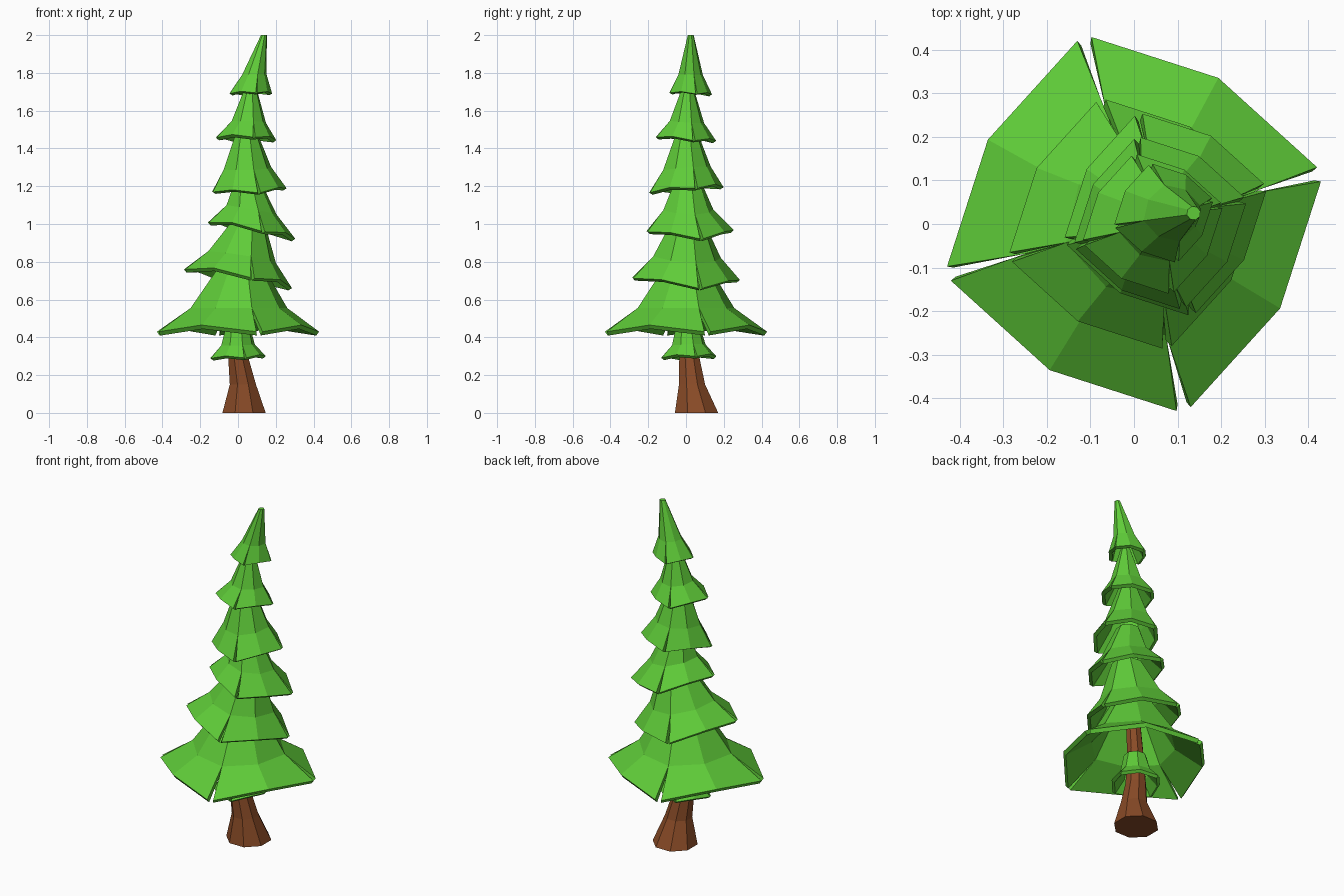
import bpy, bmesh, math

if "Cube" in bpy.data.objects:
    bpy.data.objects.remove(bpy.data.objects["Cube"])


def material(name, rgb):
    m = bpy.data.materials.new(name)
    m.diffuse_color = (*rgb, 1)
    m.use_nodes = True
    m.node_tree.nodes["Principled BSDF"].inputs["Base Color"].default_value = m.diffuse_color
    return m


GREEN = material("needle_green", (0.114, 0.60, 0.04))
BROWN = material("bark_brown", (0.25, 0.07, 0.02))


def finish(bm, name, mat):
    mesh = bpy.data.meshes.new(name)
    bm.to_mesh(mesh)
    bm.free()
    ob = bpy.data.objects.new(name, mesh)
    bpy.context.collection.objects.link(ob)
    mesh.materials.append(mat)
    return ob


def point(ring, angle, shrink=1.0, lift=0.0, tilt=(0, 0)):
    """Point on a ring (cx, cy, z, r), sheared in z by the tilt."""
    cx, cy, z, r = ring
    dx, dy = r * shrink * math.cos(angle), r * shrink * math.sin(angle)
    return (cx + dx, cy + dy, z + lift + tilt[0] * dx + tilt[1] * dy)


def skirt(name, rim, mid, top, tilt, thickness, cap=False):
    """Eight-sided drooping shell whose rim is slit into four two-panel petals."""
    bm = bmesh.new()
    start, gap = math.radians(15), math.radians(2.2)
    lift = 0.08 * rim[3]
    ang = [start + i * math.pi / 4 for i in range(8)]
    upper = [bm.verts.new(point(top, a)) for a in ang]
    waist = [bm.verts.new(point(mid, a, 1.0 if i % 2 == 0 else 0.93, 0, tilt))
             for i, a in enumerate(ang)]
    for i in range(8):
        j = (i + 1) % 8
        bm.faces.new((waist[i], waist[j], upper[j], upper[i]))
    for p in range(0, 8, 2):
        a = bm.verts.new(point(rim, ang[p] + gap, 1, 0, tilt))
        b = bm.verts.new(point(rim, ang[p + 1], 0.88, lift, tilt))
        c = bm.verts.new(point(rim, ang[p] + math.pi / 2 - gap, 1, 0, tilt))
        bm.faces.new((a, b, waist[p + 1], waist[p]))
        bm.faces.new((b, c, waist[(p + 2) % 8], waist[p + 1]))
    if cap:
        bm.faces.new(upper)
    ob = finish(bm, name, GREEN)
    mod = ob.modifiers.new("thickness", 'SOLIDIFY')
    mod.thickness = thickness
    mod.offset = -1


# Foliage tiers, bottom to top: rim, waist, top rings (cx, cy, z, r), tilt, thickness
tiers = [
    ((0, .015, .295, .150), (0, .015, .36, .092), (0, .01, .47, .062), (.03, .03), .02),
    ((0, 0, .430, .440), (.005, 0, .555, .265), (.02, .005, .83, .085), (0, 0), .025),
    ((0, 0, .710, .293), (.022, .005, .825, .185), (.055, .01, 1.02, .085), (-.16, -.06), .022),
    ((.072, .022, .965, .237), (.072, .012, 1.075, .137), (.05, .01, 1.24, .065), (-.18, -.03), .022),
    ((.06, .002, 1.180, .202), (.05, .005, 1.295, .13), (.045, .005, 1.50, .052), (.03, .08), .022),
    ((.043, 0, 1.450, .164), (.057, .005, 1.54, .094), (.068, .01, 1.73, .028), (-.03, -.07), .022),
    ((.068, .025, 1.690, .116), (.087, .025, 1.79, .067), (.137, .025, 2.0, .016), (0, -.04), .02),
]
for n, (rim, mid, top, tilt, th) in enumerate(tiers):
    skirt(f"foliage_tier_{n + 1}", rim, mid, top, tilt, th, cap=(n == len(tiers) - 1))

# Flared, slightly bent trunk
bm = bmesh.new()
path = [(.032, .056, 0, .124), (.026, .032, .15, .075), (.002, .018, .29, .058),
        (.0, .01, .50, .046), (.02, .005, .80, .038)]
rings = [[bm.verts.new(point(r, (i + .5) * math.pi / 4)) for i in range(8)] for r in path]
for lo, hi in zip(rings, rings[1:]):
    for i in range(8):
        j = (i + 1) % 8
        bm.faces.new((lo[i], lo[j], hi[j], hi[i]))
bm.faces.new(rings[0][::-1])
bm.faces.new(rings[-1])
finish(bm, "trunk", BROWN)
